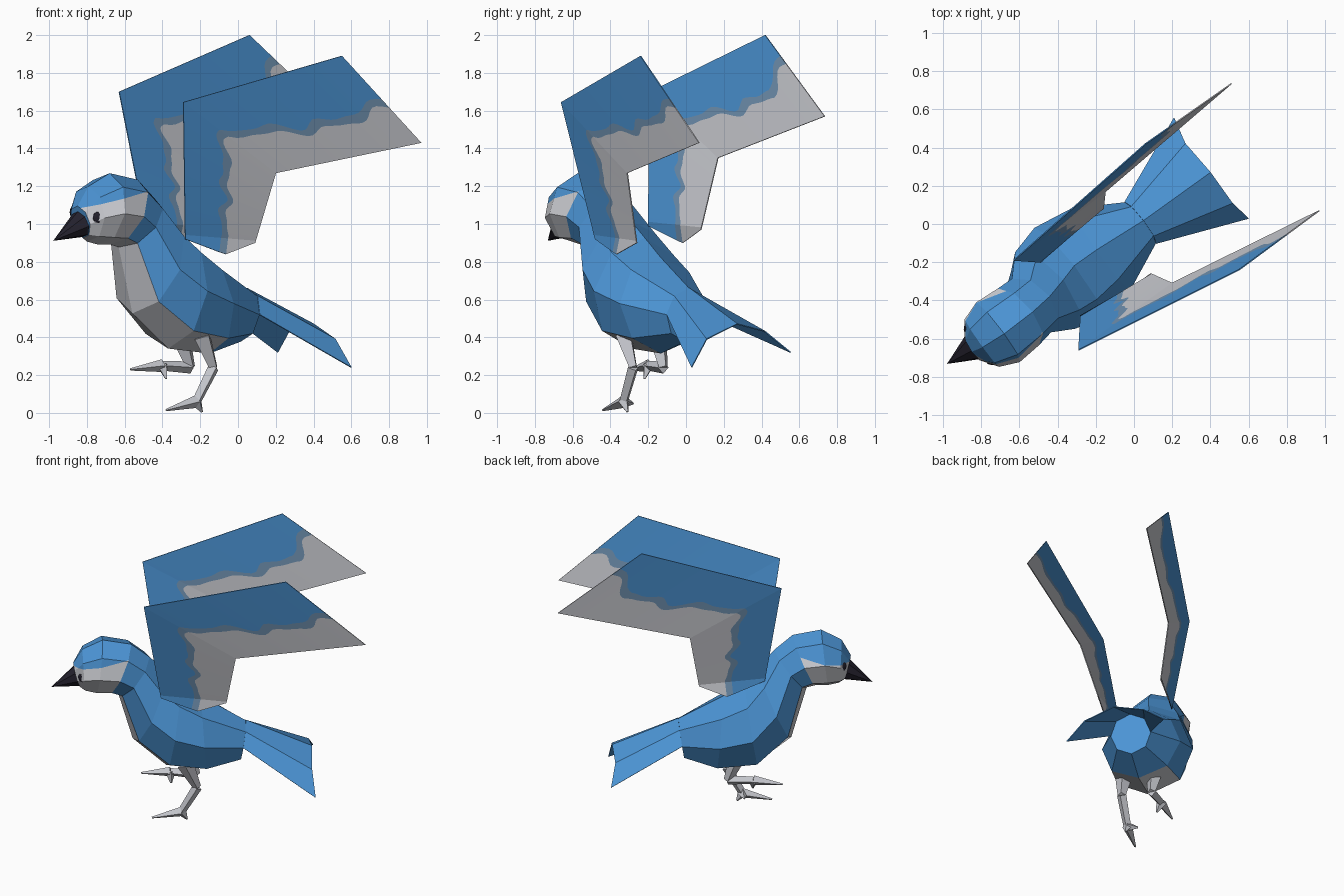
import bpy, bmesh, math
from mathutils import Vector, Matrix

if "Cube" in bpy.data.objects:
    bpy.data.objects.remove(bpy.data.objects["Cube"])


def mat(name, rgb):
    m = bpy.data.materials.new(name)
    m.diffuse_color = (*rgb, 1)
    m.use_nodes = True
    m.node_tree.nodes["Principled BSDF"].inputs["Base Color"].default_value = m.diffuse_color
    return m


BLUE = mat("blue", (0.072, 0.30, 0.67))
BAND = mat("grey_blue", (0.17, 0.30, 0.46))
WHITE = mat("pale_grey", (0.61, 0.62, 0.66))
DARK = mat("near_black", (0.017, 0.015, 0.026))
LEG = mat("leg_grey", (0.55, 0.56, 0.60))

# Bird frame: u runs to the tail, n to the bird's left, w up (turned and rolled)
U = Vector((0.809, 0.588, 0))
N = Vector((0.583, -0.802, -0.134))
W = Vector((0.079, -0.108, 0.992))
OFF = N * -0.105


def world(p):
    return OFF + U * p[0] + N * p[1] + W * p[2]


def finish(name, bm, mats, thick=0):
    bmesh.ops.recalc_face_normals(bm, faces=bm.faces)
    me = bpy.data.meshes.new(name)
    bm.to_mesh(me)
    bm.free()
    for m in mats:
        me.materials.append(m)
    ob = bpy.data.objects.new(name, me)
    bpy.context.collection.objects.link(ob)
    if thick:
        s = ob.modifiers.new("thickness", 'SOLIDIFY')
        s.thickness = thick
        s.offset = 0
    return ob


def ring(top, bot, hw, shift=0, twist=0):
    """Eight-sided ring from its top and bottom (u, w), half width, side shift and twist."""
    t, b = Vector((top[0], shift, top[1])), Vector((bot[0], shift, bot[1]))
    c, h = (t + b) / 2, (t - b) / 2
    angles = [math.radians(45 * k + twist) for k in range(8)]
    return [c + h * math.cos(a) + Vector((0, hw * math.sin(a), 0)) for a in angles]


# Body and head: rings from rump to face
RINGS = [
    ring((0.05, 0.655), (0.01, 0.375), 0.135, 0.05, -8),
    ring((-0.24, 0.82), (-0.20, 0.31), 0.265, 0.035, -10),
    ring((-0.38, 0.92), (-0.47, 0.335), 0.295, 0.025, -10),
    ring((-0.47, 1.01), (-0.69, 0.52), 0.255, 0.01, -5),
    ring((-0.58, 1.13), (-0.79, 0.87), 0.175),
    ring((-0.70, 1.23), (-0.85, 0.885), 0.185),
    ring((-0.887, 1.265), (-0.93, 0.885), 0.195),
    ring((-1.02, 1.195), (-1.00, 0.90), 0.155),
    ring((-1.08, 1.09), (-1.03, 0.92), 0.09),
]
bm = bmesh.new()
rows = [[bm.verts.new(p) for p in r] for r in RINGS]
for i in range(len(rows) - 1):
    for k in range(8):
        j = (k + 1) % 8
        f = bm.faces.new((rows[i][k], rows[i][j], rows[i + 1][j], rows[i + 1][k]))
        belly = k in (3, 4) and i >= 1
        f.material_index = 1 if belly or i >= 5 else 0
bm.faces.new(rows[0])
bm.faces.new(rows[-1])
# cheek edge: cut the head and colour the crown
co, no = Vector((-0.72, 0, 1.16)), Vector((-0.23, -0.2, 1)).normalized()
head = [f for f in bm.faces if f.calc_center_median().x < -0.76 and f.calc_center_median().z > 0.95]
edges = {e for f in head for e in f.edges}
bmesh.ops.bisect_plane(bm, geom=head + list(edges), plane_co=co, plane_no=no)
for f in bm.faces:
    c = f.calc_center_median()
    if c.x < -0.6 and (c - co).dot(no) > 0:
        f.material_index = 0
for v in bm.verts:
    v.co = world(v.co)
finish("body", bm, [BLUE, WHITE])

# Beak
bm = bmesh.new()
base = [bm.verts.new(world(p)) for p in ring((-1.075, 1.06), (-1.03, 0.925), 0.078)]
tip = bm.verts.new(world((-1.222, 0, 0.904)))
for k in range(8):
    bm.faces.new((base[k], base[(k + 1) % 8], tip))
bm.faces.new(base)
finish("beak", bm, [DARK])

# Eyes: small flattened domes
for side, name in ((1, "left_eye"), (-1, "right_eye")):
    bm = bmesh.new()
    bmesh.ops.create_icosphere(bm, subdivisions=2, radius=1)
    axis = Vector((-0.75, side, 0)).normalized()
    for v in bm.verts:
        p = v.co * 0.031
        p -= axis * p.dot(axis) * 0.65
        v.co = world(p + Vector((-1.025, 0.119 * side, 1.045)))
    finish(name, bm, [DARK])

# Tail: the upper half of the rump ring drawn out into a fan
bm = bmesh.new()
root = [bm.verts.new(world(RINGS[0][k])) for k in (2, 1, 0, 7, 6)]
ends = [bm.verts.new(p) for p in ((0.60, 0.03, 0.24), (0.515, 0.11, 0.39), (0.40, 0.27, 0.47),
                                  (0.27, 0.42, 0.43), (0.21, 0.555, 0.32))]
for k in range(4):
    bm.faces.new((root[k], root[k + 1], ends[k + 1], ends[k]))
finish("tail", bm, [BLUE], 0.006)


def along(pts, s):
    i = min(int(s), len(pts) - 2)
    return pts[i] + (pts[i + 1] - pts[i]) * (s - i)


# Wings: sheets from leading to trailing edge with a wavy colour border
def wing(name, lead, trail, low, border):
    lead, trail, low = [Vector(p) for p in lead], [Vector(p) for p in trail], Vector(low)
    dip = low - lead[0].lerp(trail[0], 0.57)
    bm = bmesh.new()
    n, grid = 64, []
    for i in range(n + 1):
        s = 2 * i / n
        a, b = along(lead, s), along(trail, s)
        wave = math.sin(s * math.pi * 6) + 0.5 * math.sin(s * math.pi * 10 + 1)
        tw = along(border, s * 4) + 0.035 * wave
        tb = tw - 0.085 - 0.015 * math.sin(s * math.pi * 8 + 1)
        row = [a.lerp(b, t) for t in (0, tb, tw, 1)]
        if i == 0:
            row[1] += dip * 0.85
            row[2] += dip
        grid.append([bm.verts.new(p) for p in row])
    for r0, r1 in zip(grid, grid[1:]):
        for c in range(3):
            f = bm.faces.new((r0[c], r0[c + 1], r1[c + 1], r1[c]))
            f.material_index = c
    finish(name, bm, [BLUE, BAND, WHITE], 0.006)


wing("left_wing",
     [(-0.28, -0.48, 0.92), (-0.29, -0.66, 1.645), (0.55, -0.24, 1.89)],
     [(0.09, -0.26, 0.90), (0.20, -0.31, 1.27), (0.97, 0.07, 1.43)], (-0.07, -0.37, 0.84),
     [0.57, 0.57, 0.56, 0.52, 0.47, 0.58, 0.66, 0.65, 0.58])
wing("right_wing",
     [(-0.49, -0.20, 0.99), (-0.63, -0.19, 1.70), (0.06, 0.42, 2.0)],
     [(-0.16, 0.08, 0.97), (-0.15, 0.17, 1.35), (0.51, 0.735, 1.57)], (-0.32, -0.02, 0.90),
     [0.57, 0.57, 0.56, 0.52, 0.48, 0.57, 0.64, 0.60, 0.34])


# Legs: tapered square limbs
def limb(bm, a, b, ra, rb):
    a, b = Vector(a), Vector(b)
    rot = (b - a).to_track_quat('Z', 'Y').to_matrix().to_4x4()
    bmesh.ops.create_cone(bm, cap_ends=True, segments=4, radius1=ra, radius2=rb, depth=(b - a).length,
                          matrix=Matrix.Translation((a + b) / 2) @ rot)


def leg(name, hip, knee, ankle, toes):
    bm = bmesh.new()
    limb(bm, hip, knee, 0.055, 0.027)
    limb(bm, knee, ankle, 0.032, 0.026)
    for t in toes:
        limb(bm, ankle, t, 0.034, 0.006)
    finish(name, bm, [LEG])


leg("left_leg", (-0.19, -0.33, 0.41), (-0.13, -0.28, 0.24), (-0.22, -0.33, 0.06),
    [(-0.38, -0.44, 0.015), (-0.19, -0.31, 0.005), (-0.27, -0.28, 0.05)])
leg("right_leg", (-0.30, -0.15, 0.40), (-0.25, -0.12, 0.24), (-0.40, -0.20, 0.25),
    [(-0.57, -0.29, 0.23), (-0.38, -0.22, 0.18)])
